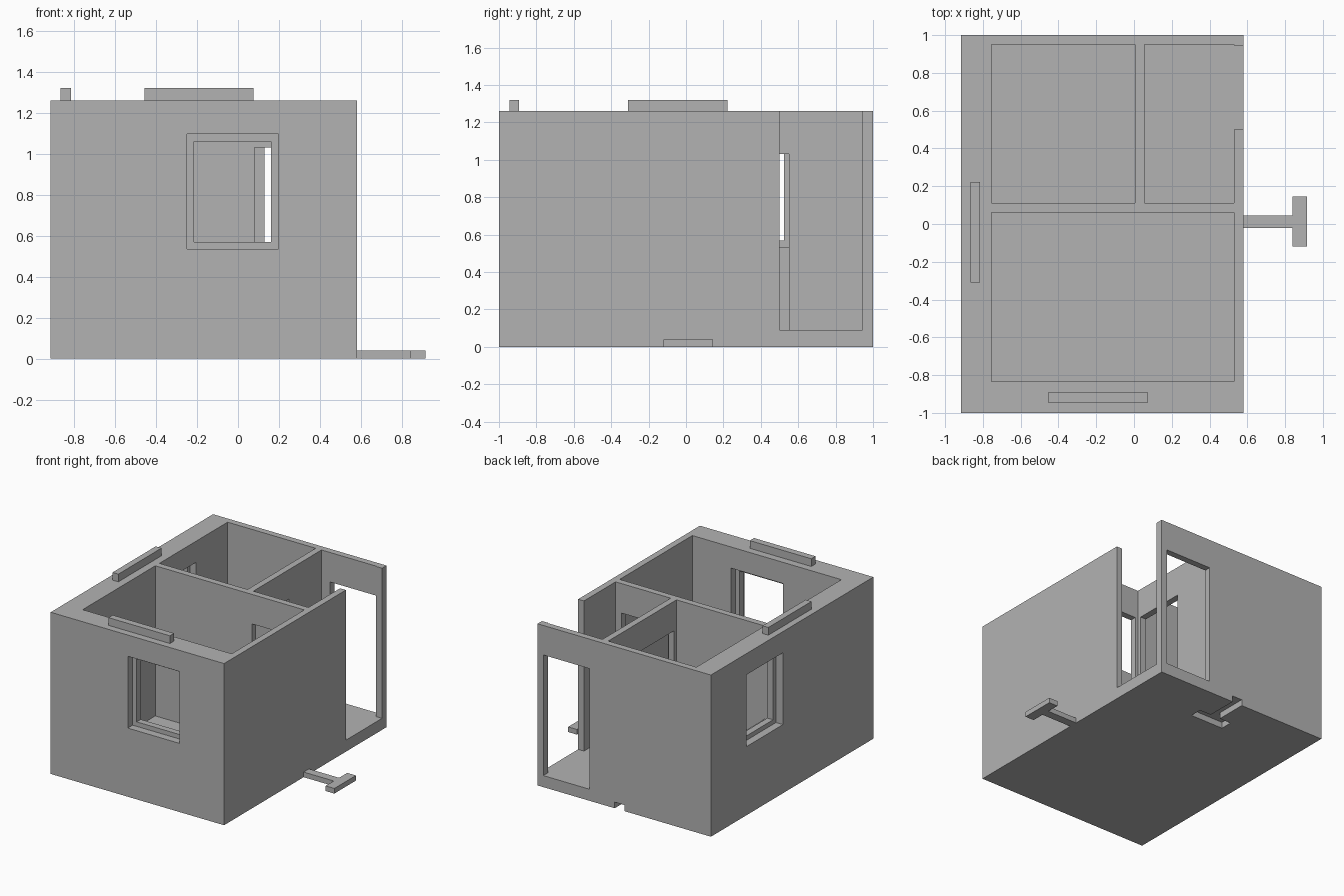
import bpy
import bmesh
from mathutils import Vector

default = bpy.data.objects.get("Cube")
if default:
    bpy.data.objects.remove(default, do_unlink=True)

grey = bpy.data.materials.new("plain grey")
grey.use_nodes = True
grey.diffuse_color = (0.45, 0.45, 0.45, 1)
grey.node_tree.nodes["Principled BSDF"].inputs["Base Color"].default_value = grey.diffuse_color


def box(name, x, y, z):
    """Box from (min, max) ranges along each axis."""
    bm = bmesh.new()
    bmesh.ops.create_cube(bm, size=1)
    for v in bm.verts:
        v.co = Vector([r[0] if c < 0 else r[1] for c, r in zip(v.co, (x, y, z))])
    mesh = bpy.data.meshes.new(name)
    bm.to_mesh(mesh)
    bm.free()
    mesh.materials.append(grey)
    obj = bpy.data.objects.new(name, mesh)
    bpy.context.collection.objects.link(obj)
    return obj


def cut(target, x, y, z):
    """Subtract a box from the target and discard the cutter."""
    cutter = box("cutter", x, y, z)
    cutter.hide_render = True
    mod = target.modifiers.new("cut", 'BOOLEAN')
    mod.operation = 'DIFFERENCE'
    mod.solver = 'EXACT'
    mod.object = cutter
    bpy.context.view_layer.objects.active = target
    bpy.ops.object.modifier_apply(modifier=mod.name)
    bpy.data.objects.remove(cutter, do_unlink=True)


FLOOR, TOP, HEAD = 0.09, 1.26, 1.03
LEFT, RIGHT = -0.915, 0.58
house = box("house_shell", (LEFT, RIGHT), (-1, 1), (0, TOP))

# Three open-topped rooms
up = (FLOOR, TOP + 0.2)
cut(house, (-0.755, 0.53), (-0.835, 0.06), up)
cut(house, (-0.755, 0.005), (0.11, 0.95), up)
cut(house, (0.055, 0.53), (0.11, 0.95), up)

# Full-height side opening and doorways
cut(house, (0.5, 0.7), (0.5, 0.945), up)
door = (FLOOR, HEAD)
cut(house, (0.13, 0.53), (0.9, 1.1), door)
cut(house, (0.08, 0.48), (0.03, 0.14), door)
cut(house, (-0.03, 0.09), (0.14, 0.55), door)

# Windows: wide reveal outside and inside, with a narrower ridge between
for depth, lip in (((-0.1, 0.06), 0), ((0.05, 0.13), 0.035), ((0.11, 0.2), 0)):
    height = (0.535 + lip, 1.095 - lip)
    cut(house, (-0.25 + lip, 0.197 - lip), tuple(d - 1 for d in depth), height)
    cut(house, tuple(LEFT + d for d in depth), (0.113 + lip, 0.56 - lip), height)

# T-shaped socket under the back edge
cut(house, (-0.17, -0.085), (0.7, 1.1), (-0.1, 0.048))
cut(house, (-0.27, 0.015), (0.66, 0.755), (-0.1, 0.048))

# T-shaped connector on the side
box("connector_stem", (RIGHT - 0.01, 0.85), (-0.02, 0.045), (0, 0.04))
box("connector_bar", (0.84, 0.915), (-0.12, 0.145), (0, 0.04))

# Locating ribs on top of the thick walls
box("front_rib", (-0.455, 0.075), (-0.945, -0.893), (TOP - 0.01, 1.32))
box("side_rib", (-0.865, -0.815), (-0.31, 0.222), (TOP - 0.01, 1.32))
